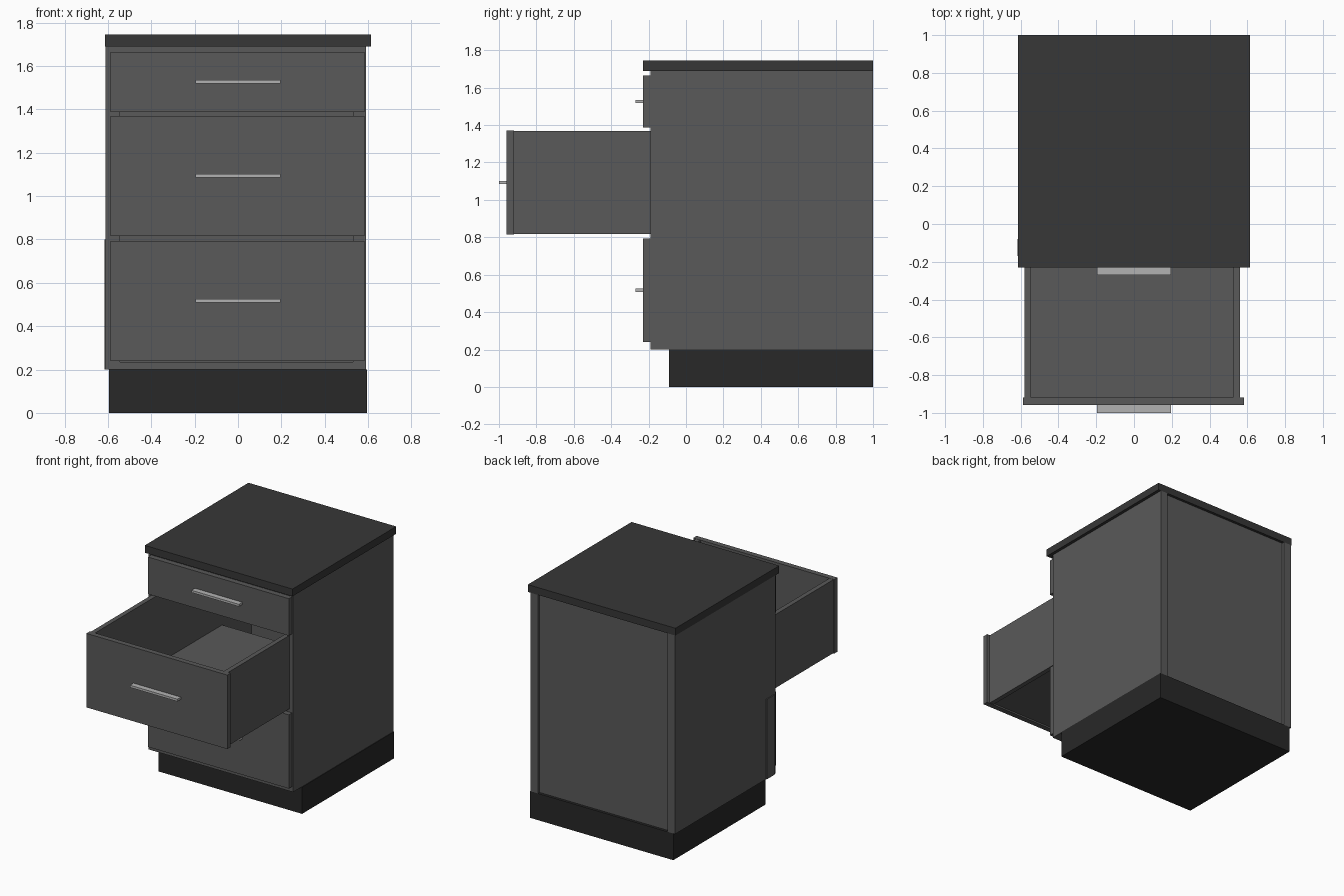
import bpy, bmesh

if "Cube" in bpy.data.objects:
    bpy.data.objects.remove(bpy.data.objects["Cube"])


def material(name, v):
    m = bpy.data.materials.new(name)
    m.diffuse_color = (v, v, v, 1)
    m.use_nodes = True
    m.node_tree.nodes["Principled BSDF"].inputs["Base Color"].default_value = m.diffuse_color
    return m


BODY = material("charcoal", 0.1)
TOP = material("dark_top", 0.038)
BASE = material("black_base", 0.021)
METAL = material("metal", 0.45)


def box(name, x, y, z, mat=BODY):
    """Box from (min, max) ranges on each axis."""
    bm = bmesh.new()
    bmesh.ops.create_cube(bm, size=1)
    for v in bm.verts:
        v.co = [r[0] if c < 0 else r[1] for c, r in zip(v.co, (x, y, z))]
    me = bpy.data.meshes.new(name)
    bm.to_mesh(me)
    bm.free()
    me.materials.append(mat)
    ob = bpy.data.objects.new(name, me)
    bpy.context.collection.objects.link(ob)
    return ob


# Plinth and worktop
box("plinth", (-0.595, 0.595), (-0.09, 1.0), (0, 0.2), BASE)
box("worktop", (-0.613, 0.613), (-0.23, 1.0), (1.69, 1.745), TOP)

# Carcass panels
box("left_side", (-0.61, -0.545), (-0.19, 1.0), (0.2, 1.69))
box("right_side", (0.53, 0.59), (-0.19, 1.0), (0.2, 1.69))
box("back_panel", (-0.545, 0.53), (0.94, 0.98), (0.2, 1.69))
box("bottom_panel", (-0.545, 0.53), (-0.19, 0.94), (0.2, 0.235))
box("top_rail", (-0.545, 0.53), (-0.19, 0.94), (1.65, 1.69))
# Thin plate on the lower left side near the front
box("side_plate", (-0.616, -0.61), (-0.17, -0.08), (0.2, 0.8))


def drawer(name, z0, z1, front_y, end_y):
    """Front panel, open box and flat pull bar."""
    back = front_y + 0.04
    box(name + "_front", (-0.587, 0.583), (front_y, back), (z0, z1))
    box(name + "_left_wall", (-0.58, -0.545), (back, end_y), (z0 + 0.002, z1 - 0.002))
    box(name + "_right_wall", (0.525, 0.56), (back, end_y), (z0 + 0.002, z1 - 0.002))
    box(name + "_floor", (-0.545, 0.525), (back, end_y), (z0 + 0.012, z0 + 0.038))
    zc = (z0 + z1) / 2
    box(name + "_handle", (-0.197, 0.197), (front_y - 0.041, front_y),
        (zc - 0.008, zc + 0.009), METAL)


# Drawers: the middle one is pulled out
drawer("top_drawer", 1.387, 1.665, -0.23, 0.93)
drawer("middle_drawer", 0.815, 1.37, -0.959, 0.59)
drawer("lower_drawer", 0.24, 0.793, -0.23, 0.93)
